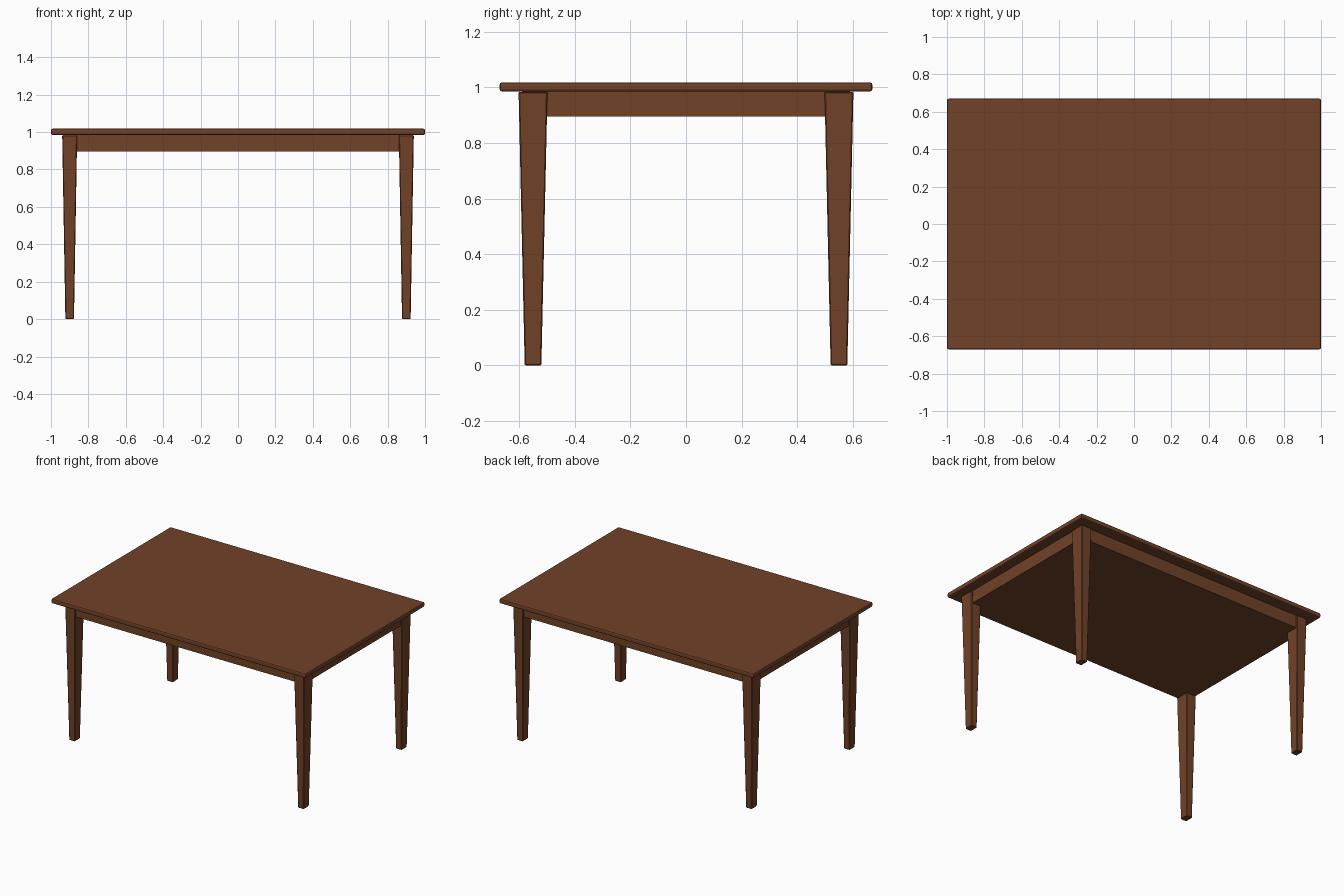
import bpy, bmesh

if "Cube" in bpy.data.objects:
    bpy.data.objects.remove(bpy.data.objects["Cube"])

wood = bpy.data.materials.new("brown wood")
wood.diffuse_color = (0.165, 0.054, 0.021, 1.0)
wood.use_nodes = True
wood.node_tree.nodes["Principled BSDF"].inputs["Base Color"].default_value = wood.diffuse_color


def tapered_box(name, centre, bottom, top, z0, z1, bevel=0.0, segments=1):
    """Box whose bottom and top rectangles may differ in size."""
    bm = bmesh.new()
    bmesh.ops.create_cube(bm, size=1.0)
    for v in bm.verts:
        size = top if v.co.z > 0 else bottom
        v.co.x = centre[0] + v.co.x * size[0]
        v.co.y = centre[1] + v.co.y * size[1]
        v.co.z = z1 if v.co.z > 0 else z0
    if bevel:
        bmesh.ops.bevel(bm, geom=bm.edges[:], offset=bevel, segments=segments,
                        profile=0.5, affect='EDGES')
    bmesh.ops.recalc_face_normals(bm, faces=bm.faces[:])
    mesh = bpy.data.meshes.new(name)
    bm.to_mesh(mesh)
    bm.free()
    mesh.materials.append(wood)
    obj = bpy.data.objects.new(name, mesh)
    bpy.context.collection.objects.link(obj)
    return obj


# Tabletop with softened edges
tapered_box("tabletop", (0, 0), (2.0, 1.34), (2.0, 1.34), 0.985, 1.018, 0.008, 2)

# Solid apron block under the top, slightly recessed from the leg faces
tapered_box("apron", (0, 0), (1.86, 1.18), (1.86, 1.18), 0.895, 0.987)

# Four tapered legs
for sx, side in ((-1, "left"), (1, "right")):
    for sy, end in ((-1, "front"), (1, "back")):
        tapered_box(f"{end}_{side}_leg", (sx * 0.90, sy * 0.55),
                    (0.046, 0.06), (0.08, 0.104), 0.0, 0.984, 0.004)
